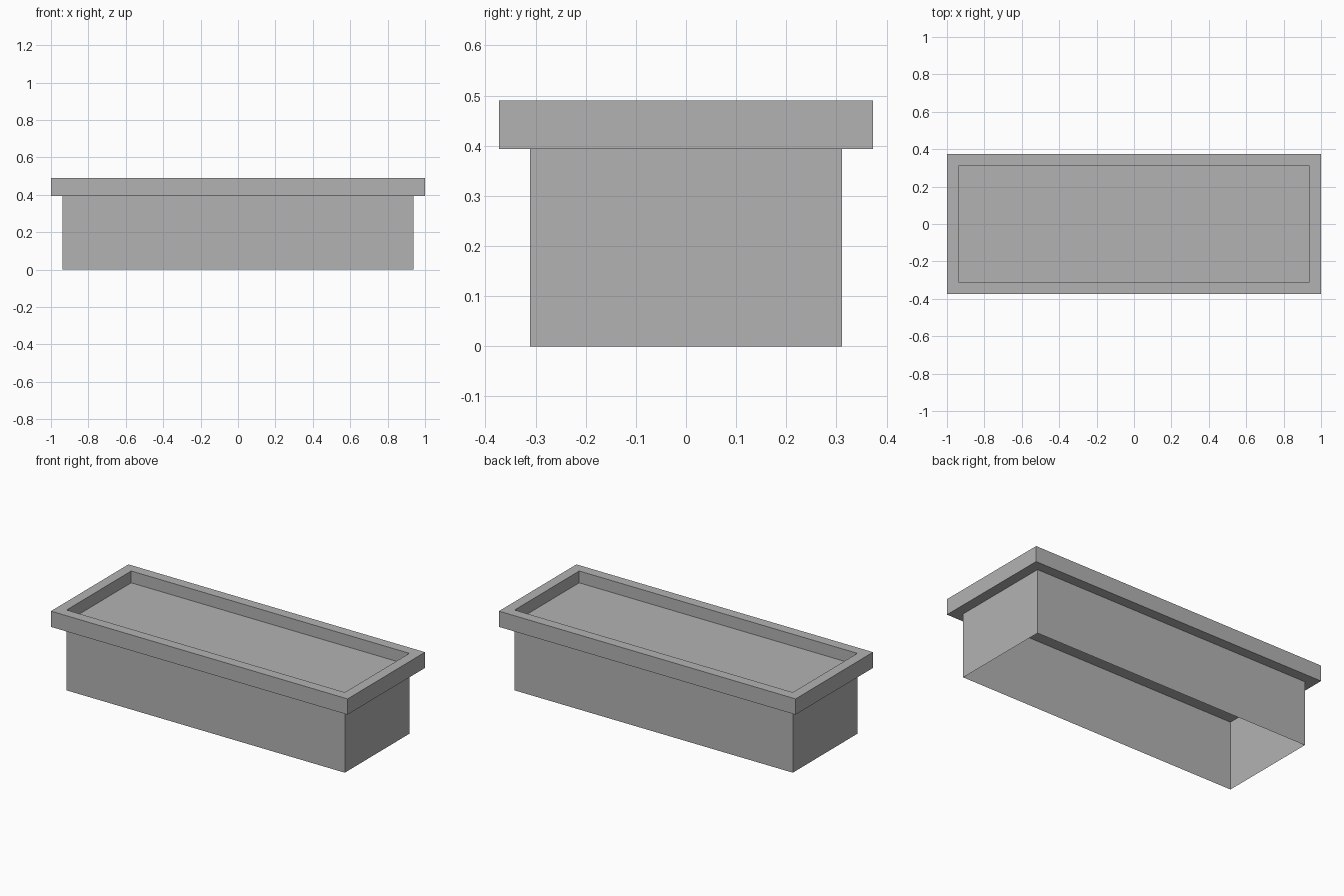
import bpy
import bmesh

cube = bpy.data.objects.get("Cube")
if cube:
    bpy.data.objects.remove(cube)

HALF_X, HALF_Y = 1.0, 0.373   # outer half size of the rim
LIP = 0.062                   # overhang and width of the rim
RIM_LOW, RIM_TOP, FLOOR_Z = 0.394, 0.49, 0.418

grey = bpy.data.materials.new("plain_grey")
grey.use_nodes = True
COLOUR = (0.45, 0.45, 0.45, 1)
grey.diffuse_color = COLOUR
grey.node_tree.nodes["Principled BSDF"].inputs["Base Color"].default_value = COLOUR


def ring(bm, inset, z):
    """Counter-clockwise rectangle of vertices, inset from the rim's outline."""
    x, y = HALF_X - inset, HALF_Y - inset
    return [bm.verts.new((sx * x, sy * y, z))
            for sx, sy in ((-1, -1), (1, -1), (1, 1), (-1, 1))]


def build(name, profile, closed=False):
    """Join rectangles along an (inset, z) profile; a single one becomes a panel."""
    bm = bmesh.new()
    rings = [ring(bm, inset, z) for inset, z in profile]
    if len(rings) == 1:
        bm.faces.new(rings[0])
    pairs = list(zip(rings, rings[1:]))
    if closed:
        pairs.append((rings[-1], rings[0]))
    for low, high in pairs:
        for i in range(4):
            j = (i + 1) % 4
            bm.faces.new((low[i], low[j], high[j], high[i]))
    mesh = bpy.data.meshes.new(name)
    bm.to_mesh(mesh)
    bm.free()
    mesh.materials.append(grey)
    obj = bpy.data.objects.new(name, mesh)
    bpy.context.collection.objects.link(obj)
    return obj


# Thin box walls, open underneath
build("box_walls", [(LIP, 0), (LIP, RIM_LOW)])

# Overhanging rim around the top
build("rim", [(LIP, RIM_LOW), (0, RIM_LOW), (0, RIM_TOP), (LIP, RIM_TOP)], closed=True)

# Recessed panel inside the rim
build("recessed_panel", [(LIP, FLOOR_Z)])
